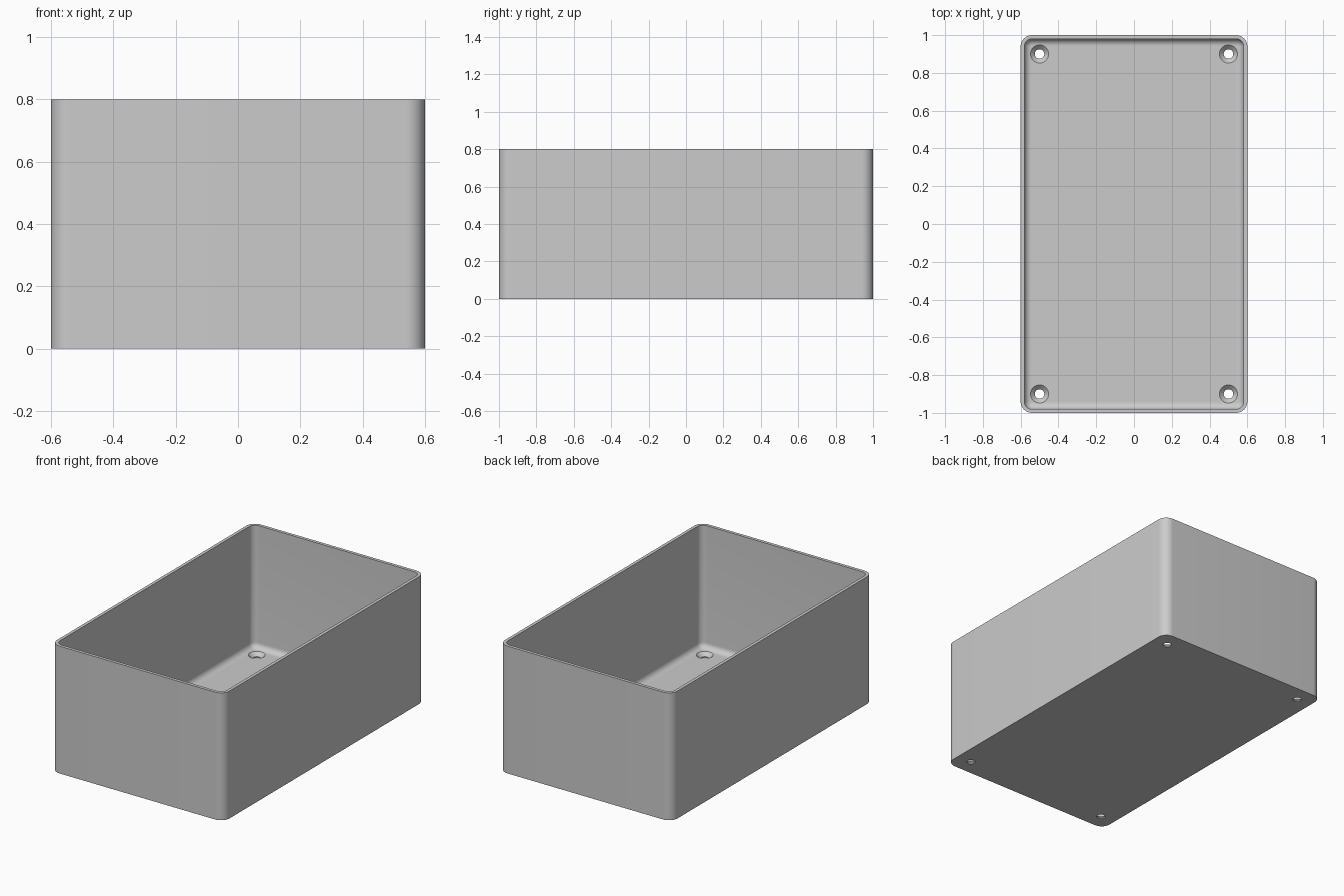
import bpy, bmesh, math

if "Cube" in bpy.data.objects:
    bpy.data.objects.remove(bpy.data.objects["Cube"], do_unlink=True)

HALF_X, HALF_Y, HEIGHT = 0.6, 1.0, 0.8
CORNER, WALL, FLOOR, FILLET = 0.06, 0.02, 0.03, 0.036
SEGMENTS = 12

grey = bpy.data.materials.new("plain grey")
grey.use_nodes = True
colour = (0.6, 0.6, 0.6, 1)
grey.diffuse_color = colour
grey.node_tree.nodes["Principled BSDF"].inputs["Base Color"].default_value = colour


def make_object(name, bm):
    bmesh.ops.recalc_face_normals(bm, faces=bm.faces)
    mesh = bpy.data.meshes.new(name)
    bm.to_mesh(mesh)
    bm.free()
    mesh.materials.append(grey)
    obj = bpy.data.objects.new(name, mesh)
    bpy.context.collection.objects.link(obj)
    return obj


def rounded_ring(bm, inset, z):
    """Rounded rectangle, inset from the outer wall."""
    radius = CORNER - inset
    ring = []
    for quarter, (sx, sy) in enumerate([(1, 1), (-1, 1), (-1, -1), (1, -1)]):
        for i in range(SEGMENTS + 1):
            a = (quarter + i / SEGMENTS) * math.pi / 2
            ring.append(bm.verts.new((sx * (HALF_X - CORNER) + radius * math.cos(a),
                                      sy * (HALF_Y - CORNER) + radius * math.sin(a), z)))
    return ring


def skin(bm, rings):
    for low, high in zip(rings, rings[1:]):
        for i in range(len(low)):
            j = (i + 1) % len(low)
            bm.faces.new((low[i], low[j], high[j], high[i]))
    bm.faces.new(rings[0])
    bm.faces.new(rings[-1])


# Open box: outer wall, rim, inner wall, fillet and floor
profile = [(0, 0), (0, HEIGHT), (WALL, HEIGHT)]
for i in range(9):
    a = i / 8 * math.pi / 2
    profile.append((WALL + FILLET * (1 - math.cos(a)),
                    FLOOR + FILLET * (1 - math.sin(a))))
bm = bmesh.new()
skin(bm, [rounded_ring(bm, inset, z) for inset, z in profile])
box = make_object("open_box", bm)

# Countersunk screw holes in the four floor corners
bm = bmesh.new()
for x in (-0.5, 0.5):
    for y in (-0.9, 0.9):
        rings = []
        for radius, z in [(0.025, -0.05), (0.025, 0.007), (0.048, FLOOR), (0.048, 0.1)]:
            rings.append([bm.verts.new((x + radius * math.cos(k * math.tau / 32),
                                        y + radius * math.sin(k * math.tau / 32), z))
                          for k in range(32)])
        skin(bm, rings)
cutter = make_object("screw_hole_cutter", bm)
cutter.hide_render = True

cut = box.modifiers.new("screw holes", "BOOLEAN")
cut.operation = "DIFFERENCE"
cut.solver = "EXACT"
cut.object = cutter
bpy.ops.object.select_all(action="DESELECT")
box.select_set(True)
bpy.context.view_layer.objects.active = box
bpy.ops.object.modifier_apply(modifier=cut.name)
bpy.data.objects.remove(cutter, do_unlink=True)

bpy.ops.object.shade_smooth_by_angle(angle=math.radians(30))
